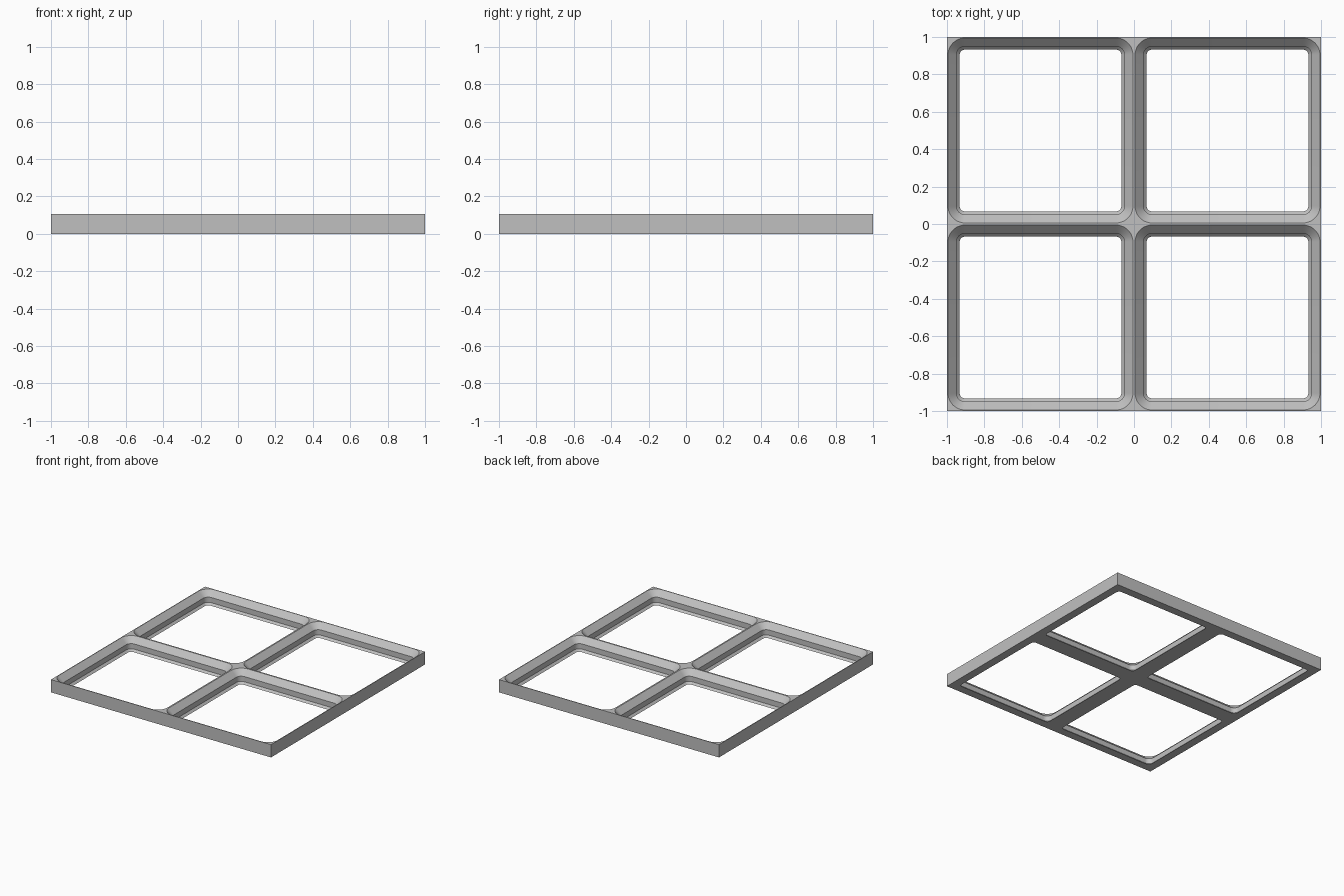
import bpy, bmesh, math
from mathutils import Vector

cube = bpy.data.objects.get("Cube")
if cube:
    bpy.data.objects.remove(cube, do_unlink=True)

MM = 1 / 42          # one cell is 42 mm wide and one unit in the model
CORNER = 4.0         # corner radius at the cell edge
HEIGHT = 4.4
ARC_STEPS = 12
# Pocket cross-section: (inset from cell edge, height)
PROFILE = [(2.85, 0), (2.15, 0.7), (2.15, 2.5), (0.25, HEIGHT)]


def rounded_loop(inset, z):
    """Rounded square, one arc per corner."""
    points = []
    for quarter in range(4):
        middle = math.pi / 4 + quarter * math.pi / 2
        centre = Vector((math.cos(middle), math.sin(middle))) * math.sqrt(2) * (21 - CORNER)
        for i in range(ARC_STEPS + 1):
            a = (quarter + i / ARC_STEPS) * math.pi / 2
            r = CORNER - inset
            points.append((centre.x + r * math.cos(a), centre.y + r * math.sin(a), z))
    return points


def square_loop(z):
    """Sharp square with its points gathered at the corners."""
    return [(math.copysign(21, x), math.copysign(21, y), z) for x, y, _ in rounded_loop(0, z)]


def add_cell(bm, cx, cy):
    """One open cell: underside, pocket wall, rim and outer wall."""
    loops = [square_loop(0)] + [rounded_loop(*p) for p in PROFILE] + [square_loop(HEIGHT)]
    rings = [[bm.verts.new(((x + cx) * MM, (y + cy) * MM, z * MM)) for x, y, z in loop]
             for loop in loops]
    count = len(rings[0])
    for k, ring in enumerate(rings):
        following = rings[(k + 1) % len(rings)]
        for i in range(count):
            j = (i + 1) % count
            bm.faces.new((ring[i], ring[j], following[j], following[i]))


bm = bmesh.new()
for sx in (-1, 1):
    for sy in (-1, 1):
        add_cell(bm, 21 * sx, 21 * sy)

# Weld the cells and drop the walls hidden between them
bmesh.ops.remove_doubles(bm, verts=bm.verts, dist=1e-4)
hidden = [f for f in bm.faces
          if any(all(abs(v.co[axis]) < 1e-4 for v in f.verts) for axis in (0, 1))]
bmesh.ops.delete(bm, geom=hidden, context='FACES_ONLY')
bmesh.ops.recalc_face_normals(bm, faces=bm.faces)

mesh = bpy.data.meshes.new("grid_baseplate")
bm.to_mesh(mesh)
bm.free()
plate = bpy.data.objects.new("grid_baseplate", mesh)
bpy.context.collection.objects.link(plate)

# Plain grey plastic
grey = bpy.data.materials.new("grey_plastic")
grey.use_nodes = True
colour = (0.53, 0.53, 0.53, 1)
grey.diffuse_color = colour
grey.node_tree.nodes["Principled BSDF"].inputs["Base Color"].default_value = colour
mesh.materials.append(grey)

# Smooth the rounded corners, keep the profile edges sharp
bpy.context.view_layer.objects.active = plate
plate.select_set(True)
bpy.ops.object.shade_smooth_by_angle(angle=math.radians(30))
